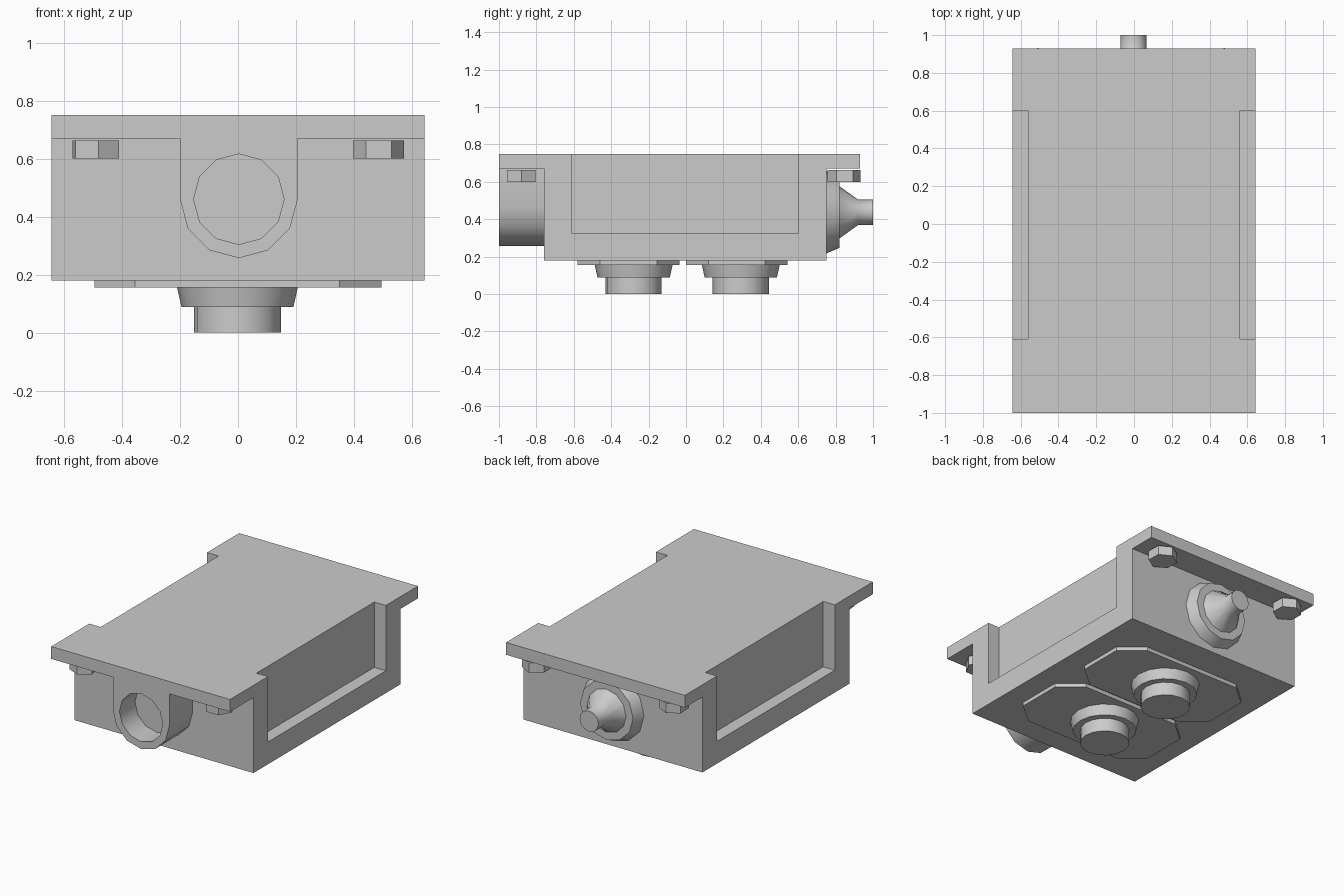
import bpy, bmesh
from math import sin, cos, pi, radians

if "Cube" in bpy.data.objects:
    bpy.data.objects.remove(bpy.data.objects["Cube"])


def finish(name, bm, smooth=False):
    bmesh.ops.recalc_face_normals(bm, faces=bm.faces)
    me = bpy.data.meshes.new(name)
    bm.to_mesh(me)
    bm.free()
    ob = bpy.data.objects.new(name, me)
    bpy.context.collection.objects.link(ob)
    if smooth:
        bpy.ops.object.select_all(action='DESELECT')
        ob.select_set(True)
        bpy.context.view_layer.objects.active = ob
        bpy.ops.object.shade_smooth_by_angle(angle=radians(35))
    return ob


def place(axis, a, b, h):
    """Put a 2D point (a, b) at height h along the given axis."""
    return {'x': (h, a, b), 'y': (a, h, b), 'z': (a, b, h)}[axis]


def prism(name, pts, axis, h0, h1, smooth=False):
    bm = bmesh.new()
    lo = [bm.verts.new(place(axis, a, b, h0)) for a, b in pts]
    hi = [bm.verts.new(place(axis, a, b, h1)) for a, b in pts]
    n = len(pts)
    bm.faces.new(lo)
    bm.faces.new(hi)
    for i in range(n):
        j = (i + 1) % n
        bm.faces.new((lo[i], lo[j], hi[j], hi[i]))
    return finish(name, bm, smooth)


def ring(r, n, ca=0, cb=0, phase=0):
    return [(ca + r * cos(phase + 2 * pi * i / n), cb + r * sin(phase + 2 * pi * i / n))
            for i in range(n)]


def turned(name, profile, axis, n, ca, cb):
    """Closed turned solid from (radius, height) pairs."""
    bm = bmesh.new()
    rows = [[bm.verts.new(place(axis, a, b, h)) for a, b in ring(r, n, ca, cb)]
            for r, h in profile]
    bm.faces.new(rows[0])
    bm.faces.new(rows[-1])
    for lo, hi in zip(rows, rows[1:]):
        for i in range(n):
            j = (i + 1) % n
            bm.faces.new((lo[i], lo[j], hi[j], hi[i]))
    return finish(name, bm, True)


def cut(ob, cutter):
    mod = ob.modifiers.new('cut', 'BOOLEAN')
    mod.operation = 'DIFFERENCE'
    mod.solver = 'EXACT'
    mod.object = cutter
    bpy.context.view_layer.objects.active = ob
    bpy.ops.object.modifier_apply(modifier=mod.name)
    bpy.data.objects.remove(cutter)


# Housing with overhanging top plate, side profile extruded across the width
housing = prism('housing', [(-0.76, 0.18), (0.75, 0.18), (0.75, 0.67), (0.93, 0.67),
                            (0.93, 0.75), (-1, 0.75), (-1, 0.67), (-0.76, 0.67)],
                'x', -0.643, 0.643)

# Side recesses, open at the top
for s in (-1, 1):
    cut(housing, prism('recess_cutter', [(-0.61, 0.325), (0.6, 0.325), (0.6, 0.9), (-0.61, 0.9)],
                       'x', s * 0.56, s * 0.8))

# Front socket: round-bottomed block with a blind hole
arc = [(0.003 + 0.203 * cos(pi + pi * i / 6), 0.46 + 0.203 * sin(pi + pi * i / 6))
       for i in range(7)]
socket = prism('front_socket', arc + [(0.206, 0.67), (-0.2, 0.67)], 'y', -1, -0.76)
cut(socket, prism('hole_cutter', ring(0.156, 12, 0.003, 0.46), 'y', -1.1, -0.84))
socket.select_set(True)
bpy.context.view_layer.objects.active = socket
bpy.ops.object.shade_smooth_by_angle(angle=radians(35))

# Rear nozzle: collar, cone and tip
turned('rear_nozzle', [(0.22, 0.75), (0.19, 0.82), (0.14, 0.82), (0.068, 0.92), (0.068, 1.0)],
       'y', 12, -0.003, 0.437)

# Hex bolt heads under the plate overhangs
for name, x, y, turn in (('front_left_bolt', -0.49, -0.88, 36), ('front_right_bolt', 0.485, -0.88, 0),
                         ('back_left_bolt', -0.505, 0.845, 32), ('back_right_bolt', 0.48, 0.845, 32)):
    prism(name, ring(0.088, 6, x, y, radians(turn)), 'z', 0.6, 0.662)

# Underside: octagonal plates with stepped round feet
for name, y0, y1, fy in (('front', -0.58, -0.035, -0.28), ('back', 0.0, 0.543, 0.293)):
    c = 0.12
    prism(name + '_foot_plate',
          [(-0.355, y0), (0.35, y0), (0.495, y0 + c), (0.495, y1 - c),
           (0.35, y1), (-0.355, y1), (-0.495, y1 - c), (-0.495, y0 + c)], 'z', 0.155, 0.18)
    turned(name + '_foot', [(0.15, 0), (0.15, 0.088), (0.193, 0.088), (0.208, 0.155)],
           'z', 16, -0.002, fy)
